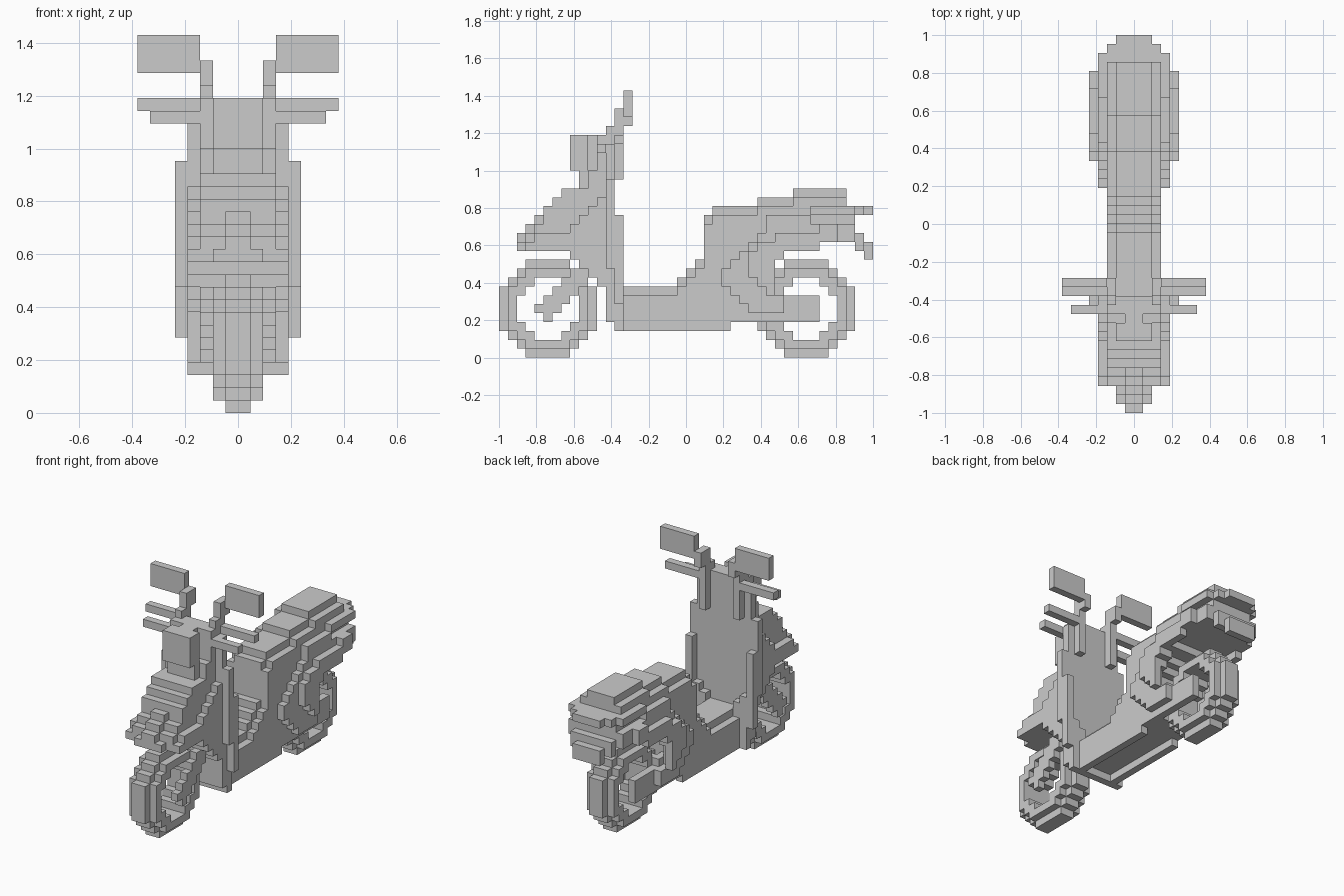
import bpy, bmesh, math
from mathutils import Vector

UNIT = 1 / 21      # edge length of one cell
MIDDLE = 21        # cell column that sits on y = 0

default_cube = bpy.data.objects.get("Cube")
if default_cube:
    bpy.data.objects.remove(default_cube, do_unlink=True)

grey = bpy.data.materials.new("plain grey")
grey.use_nodes = True
grey.diffuse_color = (0.6, 0.6, 0.6, 1)
grey.node_tree.nodes["Principled BSDF"].inputs["Base Color"].default_value = grey.diffuse_color


def block(x_range, y_range, z_range):
    """Cells of a box on the left half; ranges are (start, end)."""
    return {(x, y, z) for x in range(*x_range) for y in range(*y_range) for z in range(*z_range)}


def columns(x_range, first, spans):
    """One upright run of cells per column, walking backwards from first."""
    cells = set()
    for offset, span in enumerate(spans):
        column = first + offset
        cells |= block(x_range, (column, column + 1), span)
    return cells


def build(name, half_cells):
    """Mirror the cells across x and skin only their exposed sides."""
    cells = half_cells | {(-1 - x, y, z) for x, y, z in half_cells}
    mesh = bpy.data.meshes.new(name)
    bm = bmesh.new()
    corners = {}

    def corner(point):
        key = tuple(point)
        if key not in corners:
            x, y, z = key
            corners[key] = bm.verts.new(Vector((x, y - MIDDLE, z)) * UNIT)
        return corners[key]

    for cell in cells:
        for axis in range(3):
            for side in (0, 1):
                neighbour = list(cell)
                neighbour[axis] += 2 * side - 1
                if tuple(neighbour) in cells:
                    continue
                u, v = (axis + 1) % 3, (axis + 2) % 3
                ring = []
                for du, dv in ((0, 0), (1, 0), (1, 1), (0, 1)):
                    point = list(cell)
                    point[axis] += side
                    point[u] += du
                    point[v] += dv
                    ring.append(corner(point))
                bm.faces.new(ring if side else ring[::-1])
    bmesh.ops.dissolve_limit(bm, angle_limit=math.radians(1), verts=bm.verts, edges=bm.edges)
    bm.to_mesh(mesh)
    bm.free()
    mesh.materials.append(grey)
    obj = bpy.data.objects.new(name, mesh)
    bpy.context.collection.objects.link(obj)


# Wheels: a wide stepped ring with a narrow tread around it
def wheel(name, first_column):
    cells = set()
    for i in range(-5, 6):
        for k in range(-5, 6):
            reach, spread = max(abs(i), abs(k)), abs(i) + abs(k)
            in_tyre = spread <= 7
            in_rim = reach <= 4 and spread <= 6
            in_hole = reach <= 3 and spread <= 4
            if in_tyre and not in_hole:
                width = 2 if in_rim else 1
                for x in range(width):
                    cells.add((x, first_column + 5 + i, 5 + k))
    build(name, cells)


wheel("front_wheel", 0)
wheel("rear_wheel", 29)

# Fork: a diagonal strut each side of the front wheel
fork = block((2, 3), (4, 6), (5, 6)) | block((2, 3), (5, 6), (4, 5))
for step in range(5):
    fork |= block((2, 3), (5 + step, 7 + step), (6 + step, 7 + step))
    fork |= block((2, 3), (6 + step, 7 + step), (5 + step, 7 + step))
build("front_fork", fork)

# Front fender: stairs with a rounded nose and lower outer ledges
fender = set()
for column in range(2, 9):
    top = min(column + 12, 19)
    rounded = column < 5
    fender |= block((0, 1), (column, column + 1), (12, top))
    fender |= block((1, 2), (column, column + 1), (12, top - rounded))
    if column > 2:
        fender |= block((2, 3), (column, column + 1), (12, top - rounded))
fender |= columns((3, 4), 3, [(12, 13)] + [(12, 14)] * 4)
build("front_fender", fender)

# Apron: joins the fender to the shield, stepped above and below
apron = set()
for column in range(8, 12):
    apron |= block((0, 3), (column, column + 1), (19 - column, 19))
    apron |= block((3, 4), (column, column + 1), (19 - column, 7 + column))
build("front_apron", apron)

# Leg shield with a raised rim on the rider's side
shield = block((0, 4), (12, 13), (4, 20))
shield |= block((4, 5), (12, 13), (10, 20))
shield |= block((4, 5), (13, 14), (6, 16))
shield |= block((3, 4), (13, 14), (3, 10))
shield |= block((2, 3), (13, 14), (3, 9))
build("leg_shield", shield)

# Steering column, neck and headlight
steering = block((0, 3), (11, 13), (19, 25)) | block((3, 4), (12, 13), (19, 24))
steering |= block((0, 2), (9, 11), (19, 21)) | block((2, 3), (10, 11), (19, 21))
steering |= block((0, 1), (10, 11), (21, 25))
build("steering_column", steering)
build("headlight", block((0, 2), (8, 10), (21, 25)))

# Grips, brake levers and mirrors
build("handlebar_grips", block((3, 8), (13, 14), (24, 25)))
build("brake_levers", block((3, 7), (11, 12), (23, 24)))
stalks = block((2, 3), (13, 14), (20, 28)) | block((2, 3), (12, 13), (25, 26))
stalks |= block((2, 3), (14, 15), (26, 28))
build("mirror_stalks", stalks)
build("mirrors", block((3, 8), (14, 15), (27, 30)))

# Floor and seat body: the middle stands one cell above the shoulders
def roof(column):
    for limit, height in ((20, 8), (21, 9), (22, 10), (23, 11), (24, 16), (29, 17), (33, 18), (39, 19)):
        if column < limit:
            return height
    return 17


def underside(column):
    for limit, height in ((26, 3), (29, 4), (30, 10), (31, 11), (33, 12), (39, 13)):
        if column < limit:
            return height
    return 14


def body(first, last):
    cells = set()
    for column in range(first, last):
        low, high = underside(column), roof(column)
        cells |= block((0, 2), (column, column + 1), (low, high))
        cells |= block((2, 3), (column, column + 1), (low, high - 1))
    return cells


# Shallow channel under the floor, between its side walls
channel = block((0, 2), (14, 26), (3, 4))
build("floor_board", body(13, 23) - channel)
build("seat_body", body(23, 40) - channel)

# Side panels: two stepped layers hugging the rear wheel
outer_arch = [(8, 10), (7, 11), (6, 12), (5, 13), (5, 14), (10, 14), (11, 15), (12, 15)]
panel = columns((3, 4), 25, outer_arch)
panel |= block((3, 4), (30, 32), (5, 7))
panel |= block((3, 4), (30, 35), (13, 16)) | block((3, 4), (35, 39), (13, 15))
build("side_panels", panel)
flare = columns((4, 5), 28, [(9, 12), (8, 13), (7, 13), (11, 14)])
flare |= block((4, 5), (32, 36), (12, 14)) | block((4, 5), (36, 38), (13, 15))
build("side_flares", flare)

# Swing arm beside the rear wheel
arm = block((2, 3), (28, 36), (4, 7)) | block((2, 3), (28, 31), (7, 8))
build("swing_arm", arm)

# Tail light shelf and rear mudguard, tapering backwards
tail = block((3, 4), (35, 39), (16, 17))
guard = block((0, 3), (38, 40), (13, 15))
for step in range(3):
    tail |= block((0, 4 - step), (39 + step, 40 + step), (16, 17))
    guard |= block((0, 4 - step), (39 + step, 40 + step), (13 - step, 15 - step))
build("tail_light", tail)
build("rear_mudguard", guard)
